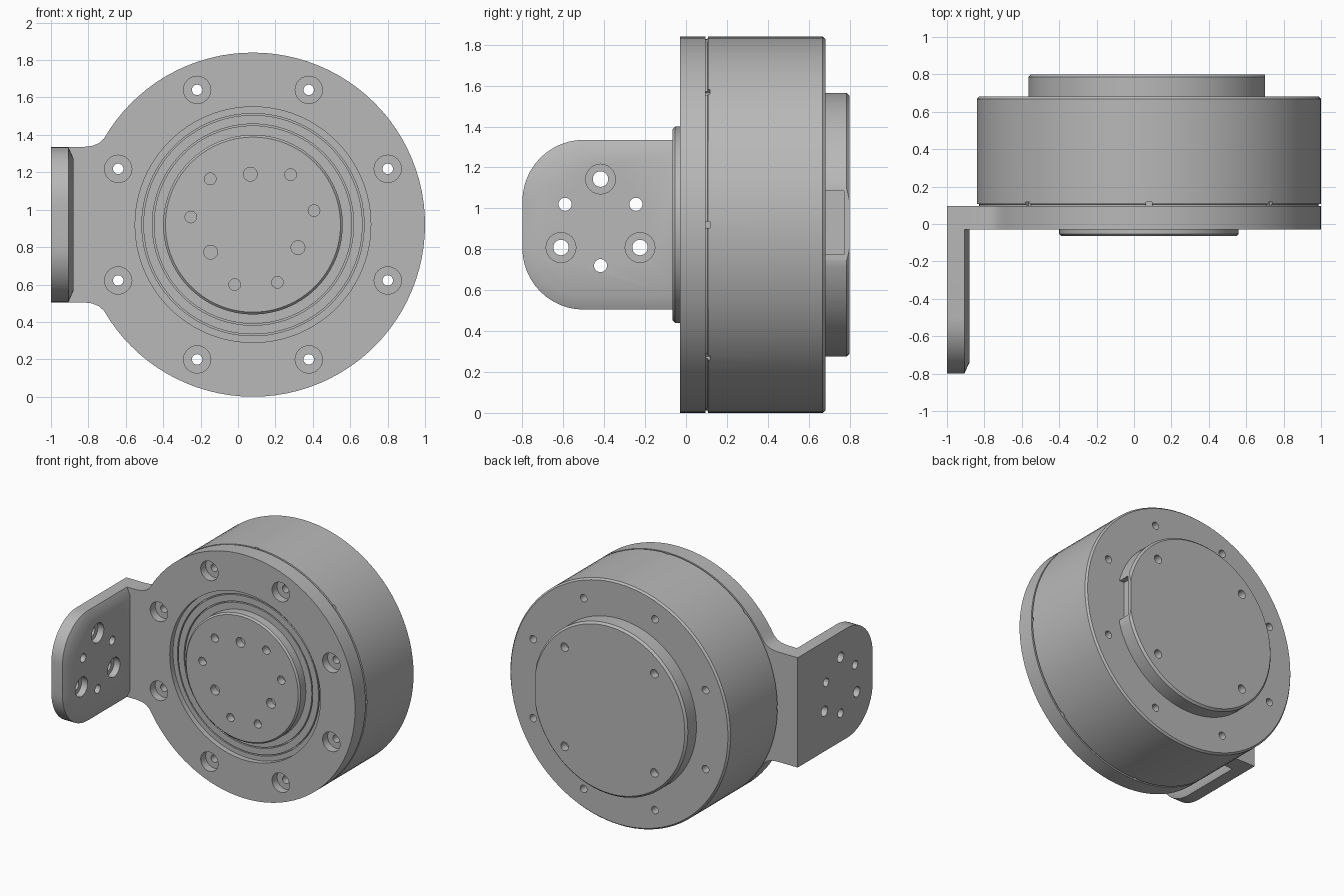
import bpy, bmesh
from math import sin, cos, pi, radians
from mathutils import Matrix, Vector

cube = bpy.data.objects.get("Cube")
if cube:
    bpy.data.objects.remove(cube)

CX, CZ, R = 0.08, 0.92, 0.92      # main axis runs along y

metal = bpy.data.materials.new("machined_grey")
metal.use_nodes = True
metal.diffuse_color = (0.48, 0.48, 0.48, 1)
metal.node_tree.nodes["Principled BSDF"].inputs["Base Color"].default_value = (0.48, 0.48, 0.48, 1)


def make(name, bm):
    bmesh.ops.recalc_face_normals(bm, faces=bm.faces)
    mesh = bpy.data.meshes.new(name)
    bm.to_mesh(mesh)
    bm.free()
    obj = bpy.data.objects.new(name, mesh)
    bpy.context.collection.objects.link(obj)
    mesh.materials.append(metal)
    return obj


def lathe(name, profile):
    """Spin (radius, y) points round the main axis."""
    bm = bmesh.new()
    vs = [bm.verts.new((CX + r, y, CZ)) for r, y in profile]
    es = [bm.edges.new(pair) for pair in zip(vs, vs[1:])]
    bmesh.ops.spin(bm, geom=vs + es, cent=(CX, 0, CZ), axis=(0, 1, 0),
                   angle=2 * pi, steps=96, use_duplicate=False)
    bmesh.ops.remove_doubles(bm, verts=bm.verts, dist=0.0002)
    return make(name, bm)


def loft(name, loops):
    """Skin matching loops and cap both ends."""
    bm = bmesh.new()
    rings = [[bm.verts.new(p) for p in loop] for loop in loops]
    for a, b in zip(rings, rings[1:]):
        for i in range(len(a)):
            j = (i + 1) % len(a)
            bm.faces.new((a[i], a[j], b[j], b[i]))
    bm.faces.new(rings[0])
    bm.faces.new(rings[-1])
    return make(name, bm)


def cut(obj, fill):
    """Subtract the shapes that fill() adds to a cutter mesh."""
    bm = bmesh.new()
    fill(bm)
    cutter = make("cutter", bm)
    cutter.hide_render = True
    mod = obj.modifiers.new("cut", 'BOOLEAN')
    mod.operation, mod.solver, mod.object = 'DIFFERENCE', 'EXACT', cutter
    bpy.context.view_layer.update()
    deps = bpy.context.evaluated_depsgraph_get()
    mesh = bpy.data.meshes.new_from_object(obj.evaluated_get(deps))
    obj.modifiers.clear()
    obj.data = mesh
    bpy.data.objects.remove(cutter)


def drill(obj, points, radius, start, end, axis='Y', segs=24):
    """Round holes from start to end along an axis."""
    def fill(bm):
        for a, b in points:
            mid = (start + end) / 2
            if axis == 'Y':
                m = Matrix.Translation((a, mid, b)) @ Matrix.Rotation(pi / 2, 4, 'X')
            else:
                m = Matrix.Translation((mid, a, b)) @ Matrix.Rotation(pi / 2, 4, 'Y')
            bmesh.ops.create_cone(bm, cap_ends=True, segments=segs, radius1=radius,
                                  radius2=radius, depth=abs(end - start), matrix=m)
    cut(obj, fill)


def box(bm, centre, size, turn=Matrix()):
    m = turn @ Matrix.Translation(centre) @ Matrix.Diagonal((*size, 1))
    bmesh.ops.create_cube(bm, size=1, matrix=m)


def circle(a, b, radius, degrees):
    return [(a + radius * cos(radians(d)), b + radius * sin(radians(d))) for d in degrees]


screws = circle(CX, CZ, 0.78, [22.5 + 45 * i for i in range(8)])

# Drum housing with screw holes and small pry notches at the seam
housing = lathe("housing", [(0, 0.095), (0.908, 0.095), (0.908, 0.105), (R, 0.108),
                            (R, 0.668), (0.908, 0.682), (0, 0.682)])
drill(housing, screws, 0.028, 0.05, 0.75)


def notches(bm):
    for i in range(8):
        turn = Matrix.Translation((CX, 0, CZ)) @ Matrix.Rotation(i * pi / 4, 4, 'Y')
        box(bm, (R, 0.1, 0), (0.05, 0.034, 0.03), turn)


cut(housing, notches)

# Front flange: disc running into a side tab through small fillets
arc = circle(CX, CZ, R, [-150 + 300 * i / 80 for i in range(81)])
fillet = [(-0.745, 0.435), (-0.78, 0.421), (-0.83, 0.415), (-1, 0.415)]
outline = arc + [(x, CZ + z) for x, z in fillet] + [(x, CZ - z) for x, z in reversed(fillet)]
flange = loft("front_flange", [[(x, y, z) for x, z in outline] for y in (-0.03, 0.095)])
drill(flange, [(CX, CZ)], 0.63, -0.1, 0.2, segs=96)
drill(flange, screws, 0.028, -0.1, 0.2)
drill(flange, screws, 0.073, -0.1, 0.03)

# Bearing rings in the flange recess, separated by thin grooves
lathe("bearing_rings", [(0, 0.01), (0.53, 0.01), (0.53, 0.035), (0.538, 0.035), (0.538, 0.01),
                        (0.586, 0.01), (0.586, 0.035), (0.594, 0.035), (0.594, 0.01),
                        (0.63, 0.01), (0.63, 0.095), (0, 0.095)])

# Output disc with three dowel holes and six bolt holes
disc = lathe("output_disc", [(0, -0.065), (0.468, -0.065), (0.48, -0.053), (0.48, 0.02), (0, 0.02)])
dowels = [93, 213, 333]
drill(disc, circle(CX, CZ, 0.27, dowels), 0.037, -0.1, -0.005)
drill(disc, circle(CX, CZ, 0.335, [d + s for d in dowels for s in (-40, 40)]), 0.031, -0.1, -0.005)

# Rear cap with a flat side, a cable slot and four screw holes
cap = lathe("rear_cap", [(0, 0.8), (0.63, 0.8), (0.645, 0.785), (0.645, 0.67), (0, 0.67)])
cut(cap, lambda bm: box(bm, (0.8, 0.75, CZ), (0.2, 0.3, 1)))
cut(cap, lambda bm: box(bm, (0.72, 0.727, CZ + 0.01), (0.12, 0.09, 0.31)))
drill(cap, circle(CX, CZ, 0.53, [45, 135, 225, 315]), 0.032, 0.74, 0.9)


# Side bracket: round-cornered plate with a bevelled inner edge
def bracket_loop(x, inset):
    rad, h = 0.3 - inset, 0.415 - inset
    top = circle(-0.5, CZ + h - rad, rad, [90 + 7.5 * i for i in range(13)])
    bottom = circle(-0.5, CZ - h + rad, rad, [180 + 7.5 * i for i in range(13)])
    edge = [(-0.03, CZ + h)] + top + bottom + [(-0.03, CZ - h)]
    return [(x, y, z) for y, z in edge]


bracket = loft("side_bracket", [bracket_loop(-1, 0), bracket_loop(-0.907, 0), bracket_loop(-0.88, 0.06)])
bolts = circle(-0.418, CZ, 0.223, [90, 210, 330])
drill(bracket, bolts, 0.038, -1.1, -0.8, 'X')
drill(bracket, bolts, 0.073, -0.93, -0.8, 'X')
drill(bracket, circle(-0.418, CZ, 0.2, [30, 150, 270]), 0.032, -1.1, -0.8, 'X')

# Smooth round walls, keep edges crisp
bpy.ops.object.select_all(action='DESELECT')
for obj in (housing, flange, disc, cap, bracket, bpy.data.objects["bearing_rings"]):
    obj.select_set(True)
    bpy.context.view_layer.objects.active = obj
bpy.ops.object.shade_smooth_by_angle(angle=radians(25))
